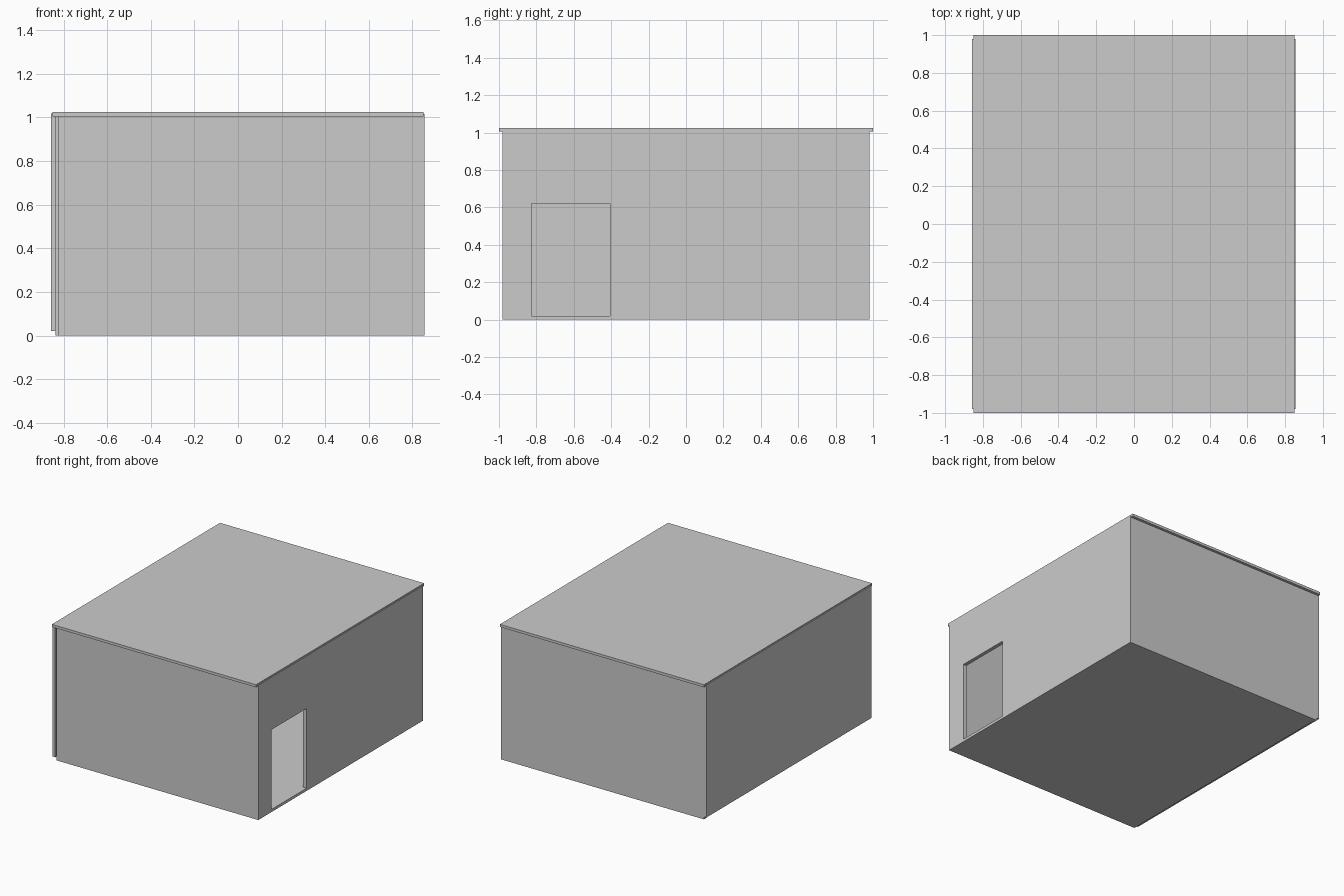
import bpy

if "Cube" in bpy.data.objects:
    bpy.data.objects.remove(bpy.data.objects["Cube"])


def box(name, x, y, z):
    """Axis-aligned box from (min, max) ranges."""
    bpy.ops.mesh.primitive_cube_add(size=1)
    ob = bpy.context.object
    ob.name = name
    ob.location = [(a + b) / 2 for a, b in (x, y, z)]
    ob.scale = [b - a for a, b in (x, y, z)]
    bpy.ops.object.transform_apply(location=True, rotation=True, scale=True)
    return ob


# Floor and roof slabs
box("floor", (-0.825, 0.853), (-0.978, 0.978), (0, 0.02))
box("roof", (-0.85, 0.85), (-1, 1), (1.005, 1.025))

# Front and back walls
box("front_wall", (-0.825, 0.853), (-0.98, -0.95), (0, 1.005))
box("back_wall", (-0.836, 0.853), (0.95, 0.98), (0, 1.005))

# Left wall, standing slightly outside the floor slab
box("left_wall", (-0.857, -0.836), (-0.98, 0.98), (0.02, 1.018))

# Right wall with doorway
right_wall = box("right_wall", (0.827, 0.855), (-0.98, 0.98), (0, 1.015))
cutter = box("doorway_cutter", (0.7, 1.0), (-0.825, -0.405), (0.02, 0.62))
cutter.hide_render = True
cutter.hide_viewport = False
cutter.display_type = 'WIRE'
cut = right_wall.modifiers.new("doorway", 'BOOLEAN')
cut.operation = 'DIFFERENCE'
cut.solver = 'EXACT'
cut.object = cutter
bpy.context.view_layer.objects.active = right_wall
bpy.ops.object.modifier_apply(modifier=cut.name)
bpy.data.objects.remove(cutter)
